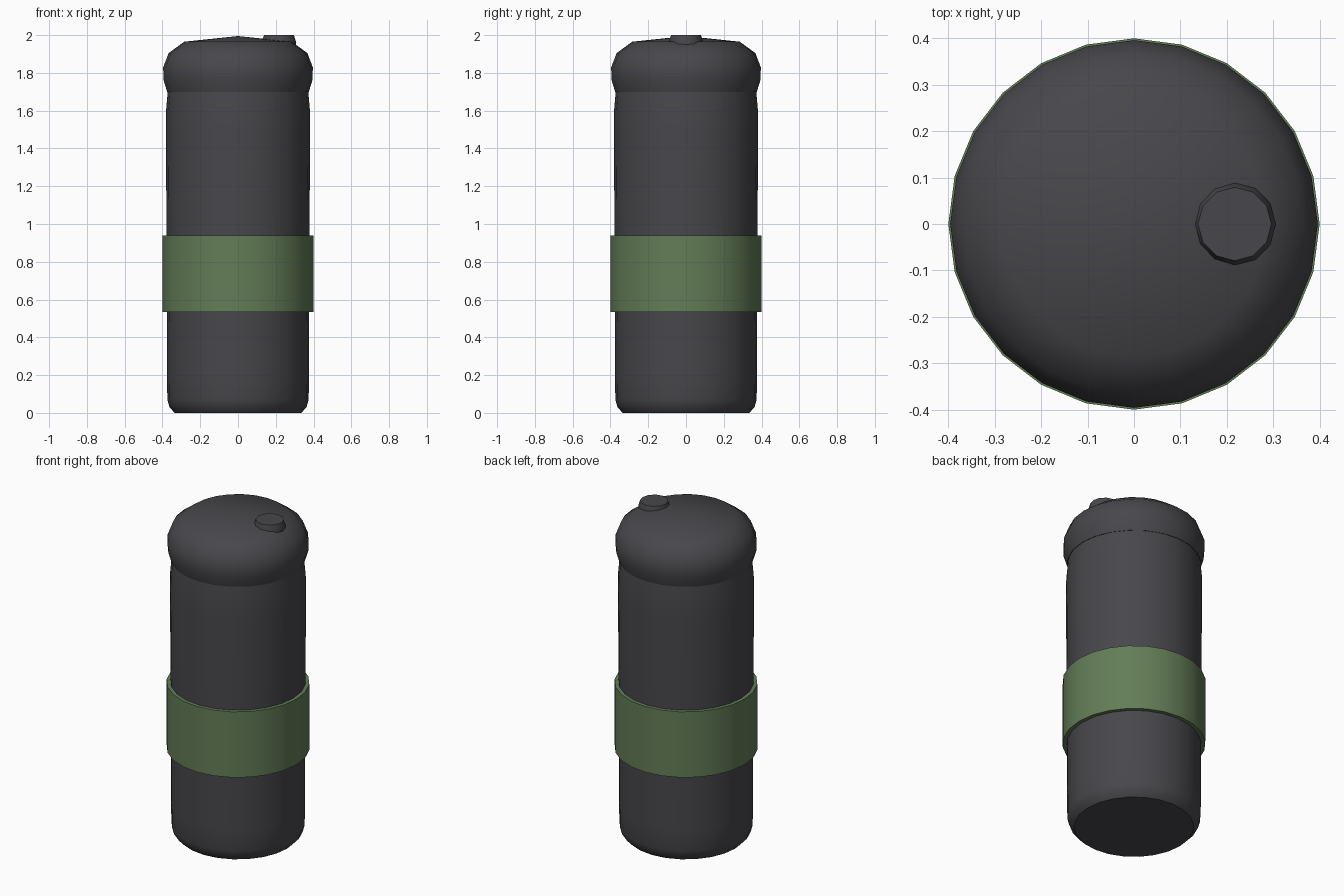
import bpy, math

if "Cube" in bpy.data.objects:
    bpy.data.objects.remove(bpy.data.objects["Cube"])


def material(name, color):
    m = bpy.data.materials.new(name)
    m.diffuse_color = (*color, 1)
    m.use_nodes = True
    m.node_tree.nodes["Principled BSDF"].inputs["Base Color"].default_value = m.diffuse_color
    return m


charcoal = material("charcoal", (0.064, 0.062, 0.070))
green = material("olive green", (0.125, 0.205, 0.095))


def lathe(name, profile, mat, sides=24, offset=(0, 0), closed=False, angle=35):
    """Spin (radius, z) points about z; a radius of 0 makes a pole."""
    verts, rings, faces = [], [], []
    for r, z in profile:
        n = 1 if r == 0 else sides
        rings.append([len(verts) + i for i in range(n)])
        for i in range(n):
            a = 2 * math.pi * i / sides
            verts.append((offset[0] + r * math.cos(a), offset[1] + r * math.sin(a), z))
    pairs = list(zip(rings, rings[1:]))
    if closed:
        pairs.append((rings[-1], rings[0]))
    for a, b in pairs:
        for i in range(sides):
            j = (i + 1) % sides
            if len(a) == 1:
                faces.append((a[0], b[j], b[i]))
            elif len(b) == 1:
                faces.append((a[i], a[j], b[0]))
            else:
                faces.append((a[i], a[j], b[j], b[i]))
    if not closed:
        if len(rings[0]) > 1:
            faces.append(tuple(reversed(rings[0])))
        if len(rings[-1]) > 1:
            faces.append(tuple(rings[-1]))
    me = bpy.data.meshes.new(name)
    me.from_pydata(verts, [], faces)
    me.materials.append(mat)
    ob = bpy.data.objects.new(name, me)
    bpy.context.collection.objects.link(ob)
    bpy.ops.object.select_all(action='DESELECT')
    ob.select_set(True)
    bpy.context.view_layer.objects.active = ob
    bpy.ops.object.shade_smooth_by_angle(angle=math.radians(angle))
    return ob


# Cup body with a chamfered foot and a neck tucked under the lid
lathe("cup_body", [(0.335, 0), (0.363, 0.03), (0.374, 0.07), (0.376, 0.2), (0.378, 0.9),
                   (0.382, 1.5), (0.381, 1.6), (0.372, 1.70)], charcoal)

# Domed lid
lathe("lid", [(0.375, 1.70), (0.395, 1.765), (0.396, 1.83), (0.367, 1.905),
              (0.285, 1.965), (0, 1.995)], charcoal, angle=40)

# Grip sleeve, an open tube around the body
lathe("grip_sleeve", [(0.376, 0.535), (0.4, 0.535), (0.4, 0.94), (0.376, 0.94)],
      green, closed=True)

# Drinking spout cap on the lid
cap = lathe("spout_cap", [(0.089, 1.945), (0.089, 1.968), (0.079, 2.0)], charcoal,
            sides=12, offset=(0.217, 0), angle=30)
